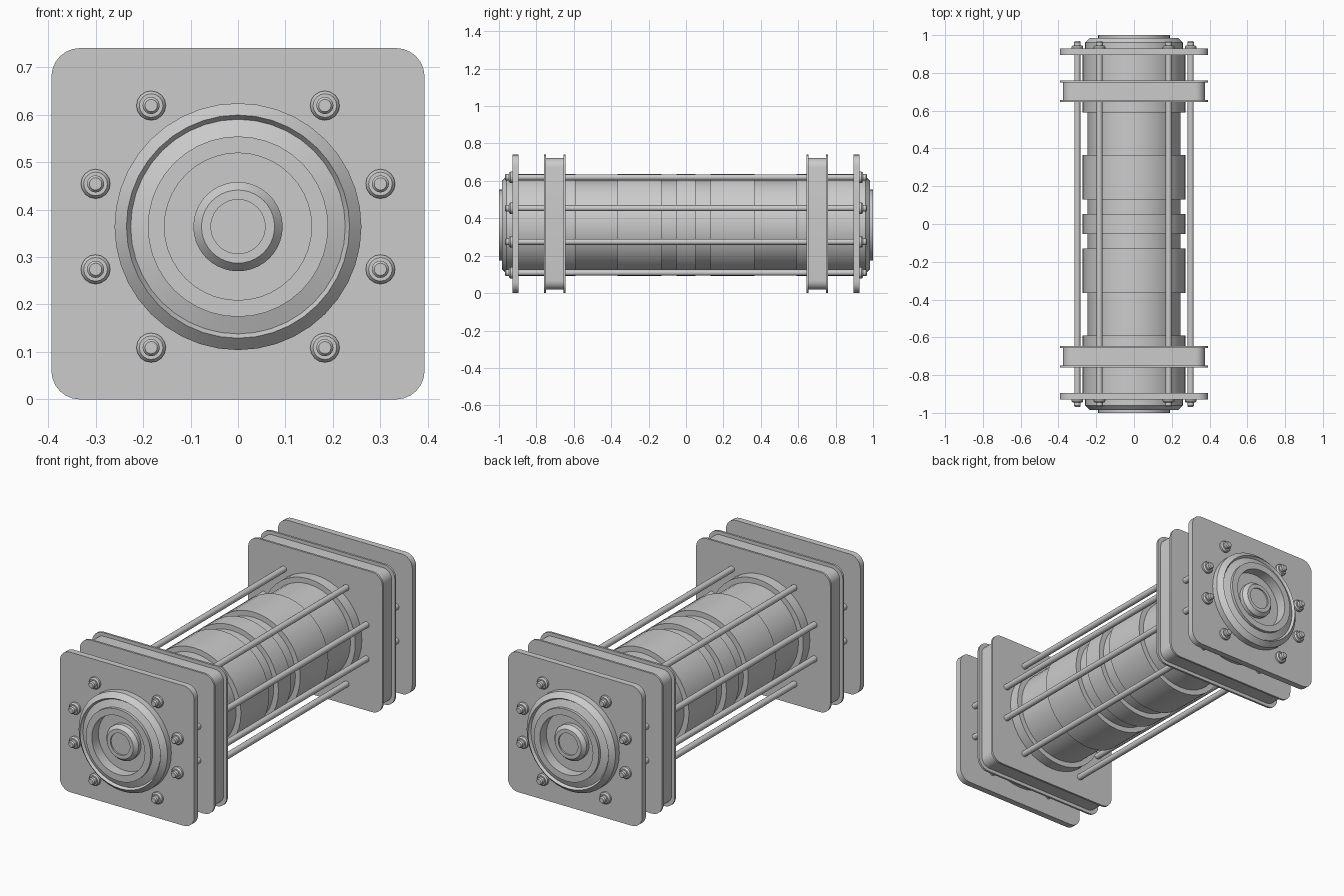
import bpy, bmesh, math
from mathutils import Matrix, Vector

cube = bpy.data.objects.get("Cube")
if cube:
    bpy.data.objects.remove(cube, do_unlink=True)

AXIS_Z = 0.364
PLATE_Z = 0.37

grey = bpy.data.materials.new("plain grey")
grey.use_nodes = True
grey.diffuse_color = (0.6, 0.6, 0.6, 1)
grey.node_tree.nodes["Principled BSDF"].inputs["Base Color"].default_value = (0.6, 0.6, 0.6, 1)


def finish(bm, name, location, angle=30):
    bmesh.ops.recalc_face_normals(bm, faces=bm.faces)
    mesh = bpy.data.meshes.new(name)
    bm.to_mesh(mesh)
    bm.free()
    mesh.materials.append(grey)
    for poly in mesh.polygons:
        poly.use_smooth = True
    mesh.set_sharp_from_angle(angle=math.radians(angle))
    obj = bpy.data.objects.new(name, mesh)
    obj.location = location
    bpy.context.collection.objects.link(obj)
    return obj


def lathe(name, profile, x=0, z=AXIS_Z, segments=40, angle=20):
    """Turn (radius, y) points around the y direction."""
    bm = bmesh.new()
    verts = [bm.verts.new((r, y, 0)) for r, y in profile]
    edges = [bm.edges.new(pair) for pair in zip(verts, verts[1:])]
    bmesh.ops.spin(bm, geom=verts + edges, cent=(0, 0, 0), axis=(0, 1, 0),
                   angle=math.tau, steps=segments, use_duplicate=False)
    bmesh.ops.remove_doubles(bm, verts=bm.verts, dist=0.0001)
    return finish(bm, name, (x, 0, z), angle)


def drum(name, radius, y0, y1):
    return lathe(name, [(0, y0), (radius, y0), (radius, y1), (0, y1)])


def rounded_plate(name, half_x, half_z, corner, y0, y1):
    """Slab with rounded corners, extruded along y."""
    bm = bmesh.new()
    ring = []
    for quarter, (sx, sz) in enumerate([(1, 1), (-1, 1), (-1, -1), (1, -1)]):
        for step in range(7):
            a = math.radians(90 * quarter + 15 * step)
            ring.append(bm.verts.new((sx * (half_x - corner) + corner * math.cos(a), y0,
                                      sz * (half_z - corner) + corner * math.sin(a))))
    face = bm.faces.new(ring)
    out = bmesh.ops.extrude_face_region(bm, geom=[face], use_keep_orig=True)
    moved = [g for g in out["geom"] if isinstance(g, bmesh.types.BMVert)]
    bmesh.ops.translate(bm, verts=moved, vec=(0, y1 - y0, 0))
    return finish(bm, name, (0, 0, PLATE_Z))


# Stepped barrel
drum("barrel_core", 0.245, -0.93, 0.93)
drum("middle_band", 0.273, -0.052, 0.052)

# End cap profile: rim, groove, collar, dished recess and central boss
CAP = [(0, 0.90), (0.26, 0.90), (0.26, 0.96), (0.235, 0.985), (0.226, 0.972),
       (0.19, 0.985), (0.19, 1.0), (0.155, 1.0), (0.155, 0.945), (0.094, 0.945),
       (0.094, 0.965), (0.077, 0.985), (0.057, 0.985), (0.057, 0.978), (0, 0.978)]

for side, s in (("front", -1), ("back", 1)):
    drum(side + "_wide_band", 0.273, s * 0.13, s * 0.365)
    drum(side + "_end_band", 0.273, s * 0.59, s * 0.90)
    lathe(side + "_end_cap", [(r, s * y) for r, y in CAP])
    rounded_plate(side + "_end_plate", 0.393, 0.37, 0.06, s * 0.895, s * 0.928)
    # Thick frame between two thin flanges
    rounded_plate(side + "_frame", 0.375, 0.352, 0.05, s * 0.655, s * 0.75)
    rounded_plate(side + "_inner_flange", 0.393, 0.37, 0.06, s * 0.645, s * 0.656)
    rounded_plate(side + "_outer_flange", 0.393, 0.37, 0.06, s * 0.749, s * 0.76)

# Tie rods with a washer and nut at each end
END = [(0.016, 0.92), (0.031, 0.92), (0.031, 0.938), (0.025, 0.946),
       (0.018, 0.946), (0.018, 0.962), (0.013, 0.968), (0, 0.968)]
rod = [(r, -y) for r, y in reversed(END)] + END
for sx in (-1, 1):
    for sz in (-1, 1):
        for dx, dz in ((0.183, 0.255), (0.30, 0.09)):
            lathe("tie_rod", rod, sx * dx, AXIS_Z + sz * dz, segments=16, angle=30)
